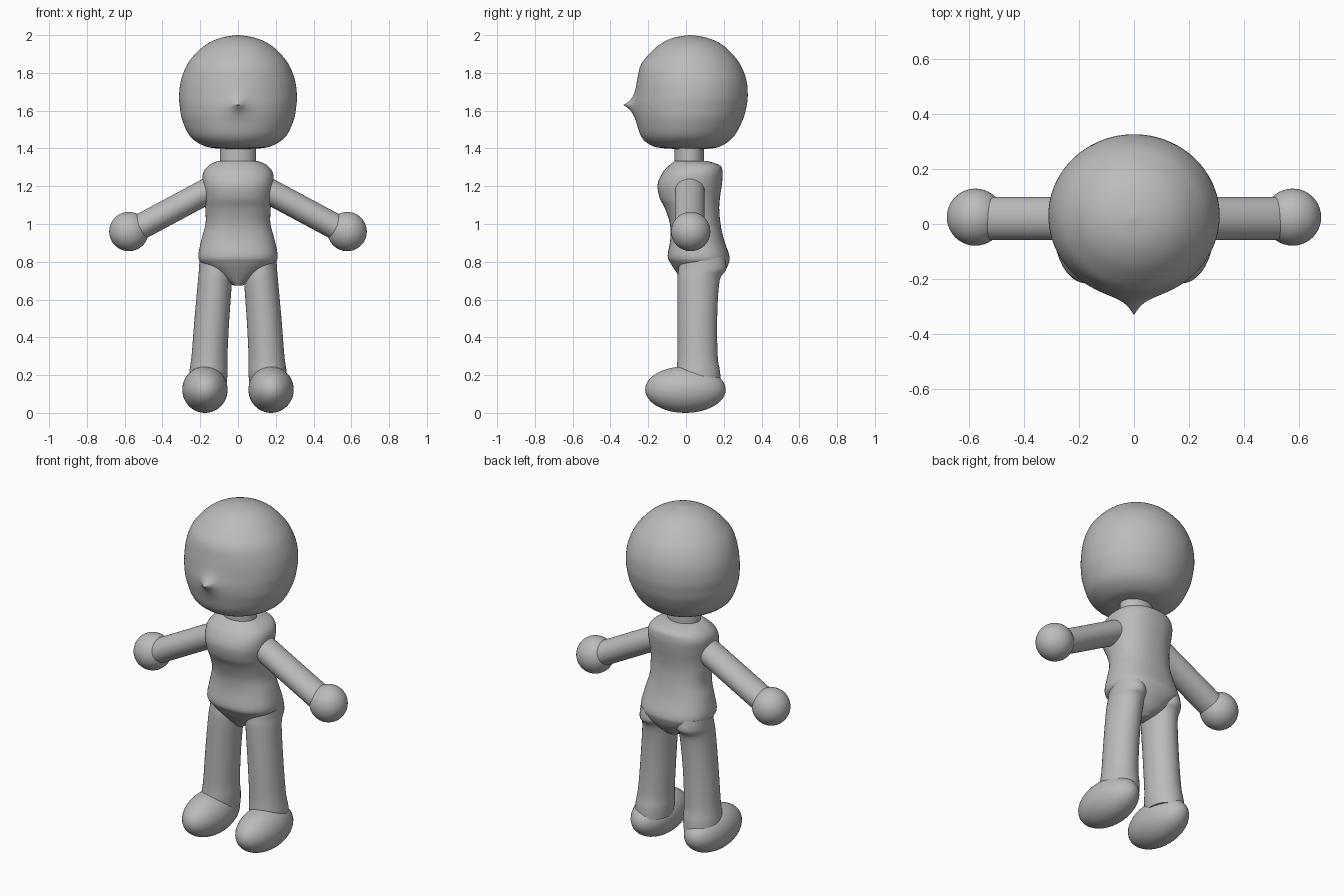
import bpy, bmesh, math
from mathutils import Vector

if "Cube" in bpy.data.objects:
    bpy.data.objects.remove(bpy.data.objects["Cube"])

grey = bpy.data.materials.new("plain grey")
grey.diffuse_color = (0.5, 0.5, 0.5, 1)
grey.use_nodes = True
grey.node_tree.nodes["Principled BSDF"].inputs["Base Color"].default_value = grey.diffuse_color


def finish(obj, angle=50):
    obj.data.materials.append(grey)
    bpy.ops.object.select_all(action='DESELECT')
    obj.select_set(True)
    bpy.context.view_layer.objects.active = obj
    bpy.ops.object.shade_smooth_by_angle(angle=math.radians(angle))


def spline(rows, steps):
    """Smooth curve through the rows (Catmull-Rom)."""
    rows = [Vector(r) for r in rows]
    out = []
    for i in range(len(rows) - 1):
        a, b = rows[max(i - 1, 0)], rows[i]
        c, d = rows[i + 1], rows[min(i + 2, len(rows) - 1)]
        for s in range(steps):
            t = s / steps
            out.append(b + (c - a) * (t / 2) + (a * 2 - b * 5 + c * 4 - d) * (t * t / 2)
                       + (b * 3 - a - c * 3 + d) * (t ** 3 / 2))
    return out + [rows[-1]]


def loft(name, rows, side=1, segs=40, steps=5, power=2.0, shape=None):
    """Oval rings; each row is (z, centre x, half width, front y, back y)."""
    bm = bmesh.new()
    rings = []
    for z, cx, w, yf, yb in spline(rows, steps):
        ring = []
        for k in range(segs):
            a = 2 * math.pi * k / segs
            c, s = math.cos(a), math.sin(a)
            p = Vector((side * (cx + w * math.copysign(abs(c) ** (2 / power), c)),
                        (yf + yb) / 2 + (yb - yf) / 2 * math.copysign(abs(s) ** (2 / power), s), z))
            ring.append(bm.verts.new(shape(p) if shape else p))
        rings.append(ring)
    for r0, r1 in zip(rings, rings[1:]):
        for k in range(segs):
            n = (k + 1) % segs
            bm.faces.new((r0[k], r0[n], r1[n], r1[k]))
    bm.faces.new(rings[0])
    bm.faces.new(rings[-1])
    bmesh.ops.recalc_face_normals(bm, faces=bm.faces)
    mesh = bpy.data.meshes.new(name)
    bm.to_mesh(mesh)
    bm.free()
    obj = bpy.data.objects.new(name, mesh)
    bpy.context.collection.objects.link(obj)
    finish(obj)


def ball(name, loc, scale):
    bpy.ops.mesh.primitive_uv_sphere_add(segments=40, ring_count=24, radius=1, location=loc)
    obj = bpy.context.object
    obj.name, obj.scale = name, scale
    finish(obj)


def tube(name, a, b, rx, ry):
    a, b = Vector(a), Vector(b)
    d = b - a
    bpy.ops.mesh.primitive_cylinder_add(vertices=40, radius=1, depth=d.length, location=(a + b) / 2,
                                        rotation=(0, math.atan2(d.x, d.z), 0))
    obj = bpy.context.object
    obj.name, obj.scale = name, (rx, ry, 1)
    finish(obj)


# Head: round skull, flattened chin, small pointed nose drawn out of the face
def nose(p):
    if p.y < 0:
        r = math.hypot(p.x, p.z - 1.63)
        p.y -= 0.062 * math.exp(-r / 0.032)
    return p


loft("head", [
    (1.398, 0, 0.08, -0.07, 0.11), (1.41, 0, 0.17, -0.17, 0.18),
    (1.46, 0, 0.25, -0.235, 0.25), (1.55, 0, 0.295, -0.262, 0.30),
    (1.62, 0, 0.308, -0.27, 0.32), (1.68, 0, 0.312, -0.266, 0.327),
    (1.76, 0, 0.302, -0.258, 0.32), (1.84, 0, 0.271, -0.24, 0.29),
    (1.90, 0, 0.226, -0.195, 0.245), (1.95, 0, 0.169, -0.14, 0.19),
    (1.985, 0, 0.094, -0.07, 0.115), (2.0, 0, 0.008, 0.015, 0.031),
], segs=96, steps=6, shape=nose)

# Neck
tube("neck", (0, 0.018, 1.30), (0, 0.018, 1.42), 0.095, 0.078)

# Torso: chest, waist, hips and tapering pelvis
loft("torso", [
    (0.675, 0, 0.025, 0.0, 0.12), (0.70, 0, 0.065, -0.02, 0.165),
    (0.75, 0, 0.14, -0.055, 0.205), (0.79, 0, 0.192, -0.08, 0.225),
    (0.83, 0, 0.21, -0.097, 0.23), (0.92, 0, 0.193, -0.083, 0.20),
    (1.00, 0, 0.172, -0.085, 0.183), (1.08, 0, 0.173, -0.11, 0.176),
    (1.14, 0, 0.178, -0.14, 0.18), (1.21, 0, 0.187, -0.15, 0.19),
    (1.27, 0, 0.185, -0.125, 0.194), (1.31, 0, 0.155, -0.09, 0.18),
    (1.333, 0, 0.11, -0.06, 0.115),
], segs=56, power=2.35)

for side, word in ((1, "left"), (-1, "right")):
    # Arms slope outward to ball hands
    tube(word + "_arm", (side * 0.13, 0.02, 1.192), (side * 0.52, 0.02, 0.983), 0.068, 0.079)
    ball(word + "_hand", (side * 0.578, 0.025, 0.96), (0.104,) * 3)
    # Legs bulge at the seat and flare at the ankle
    loft(word + "_leg", [
        (0.82, 0.12, 0.083, -0.03, 0.205), (0.76, 0.12, 0.087, -0.04, 0.213),
        (0.70, 0.122, 0.09, -0.045, 0.178), (0.50, 0.138, 0.092, -0.045, 0.165),
        (0.30, 0.151, 0.095, -0.045, 0.168), (0.22, 0.156, 0.101, -0.05, 0.18),
        (0.155, 0.16, 0.10, -0.045, 0.185),
    ], side=side)
    # Long rounded feet
    ball(word + "_foot", (side * 0.175, -0.003, 0.123), (0.12, 0.213, 0.123))
